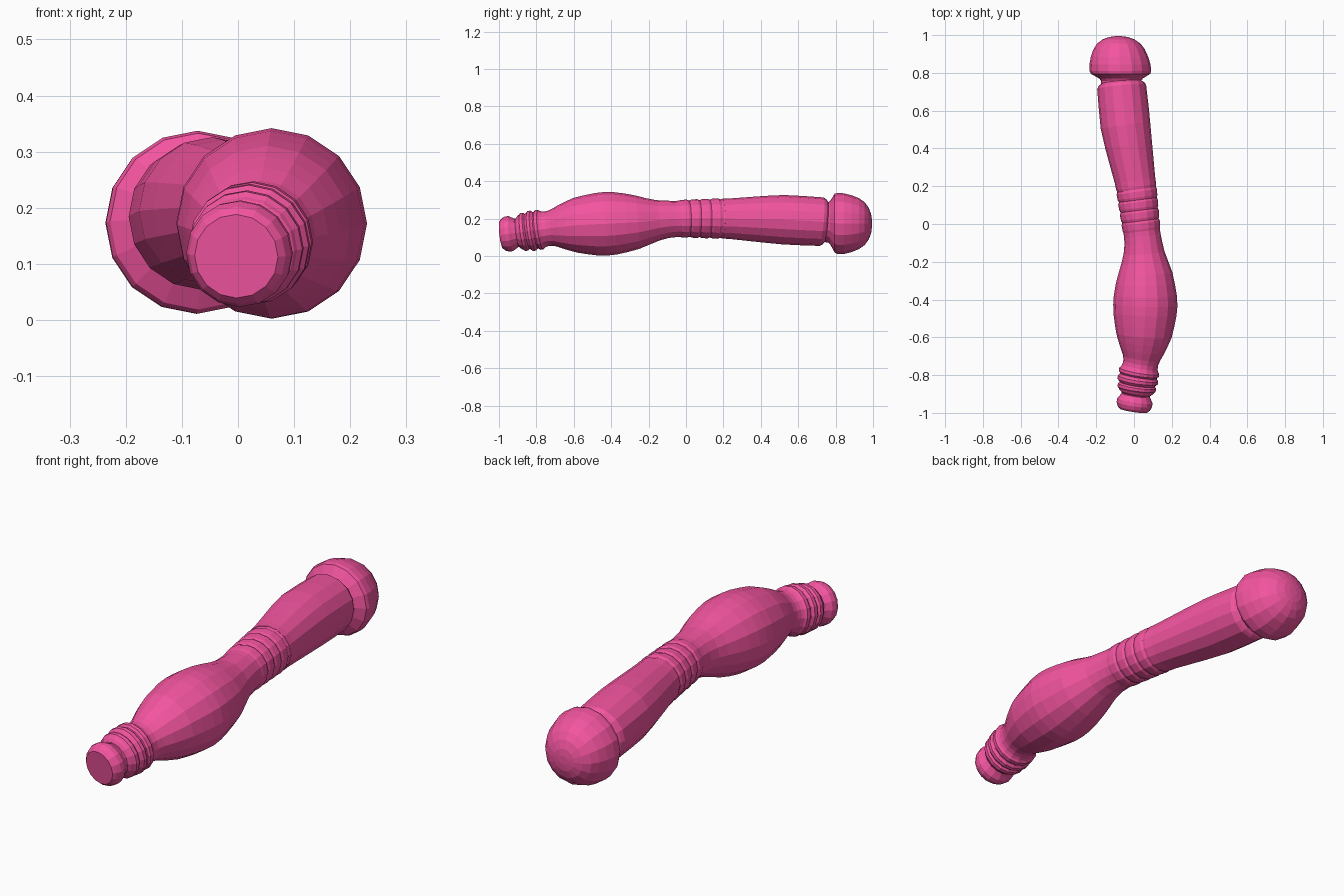
import bpy, bmesh, math
from mathutils import Vector

SIDES = 16

# Gently bent centre line: (y, x, z)
PATH = [(-1.0, -0.005, 0.112), (-0.9, 0.01, 0.124), (-0.8, 0.024, 0.138),
        (-0.7, 0.042, 0.152), (-0.58, 0.054, 0.165), (-0.43, 0.06, 0.172),
        (-0.25, 0.06, 0.181), (-0.1, 0.049, 0.196), (0.0, 0.036, 0.2),
        (0.2, 0.011, 0.2), (0.5, -0.043, 0.195), (0.72, -0.065, 0.184),
        (0.82, -0.073, 0.173), (1.0, -0.083, 0.173)]


def centre(y):
    for (y0, x0, z0), (y1, x1, z1) in zip(PATH, PATH[1:]):
        if y <= y1 or y1 == PATH[-1][0]:
            t = (y - y0) / (y1 - y0)
            return Vector((x0 + t * (x1 - x0), y, z0 + t * (z1 - z0)))


def lathe(name, profile, mat, bend=True):
    """Sweep rings of (y, radius) along the bent centre line."""
    bm = bmesh.new()
    rings = []
    for y, r in profile:
        c = centre(y)
        d = centre(min(y + 0.06, 1)) - centre(max(y - 0.06, -1))
        tan = d.normalized() if bend else Vector((0, 1, 0))
        u = Vector((1, 0, 0))
        u = (u - tan * u.dot(tan)).normalized()
        w = u.cross(tan)
        rings.append([bm.verts.new(c + r * (math.cos(a) * u + math.sin(a) * w))
                      for a in (math.tau * i / SIDES for i in range(SIDES))])
    for a, b in zip(rings, rings[1:]):
        for i in range(SIDES):
            j = (i + 1) % SIDES
            bm.faces.new((a[i], a[j], b[j], b[i]))
    bm.faces.new(rings[0])
    bm.faces.new(rings[-1])
    bmesh.ops.recalc_face_normals(bm, faces=bm.faces)
    me = bpy.data.meshes.new(name)
    bm.to_mesh(me)
    bm.free()
    me.materials.append(mat)
    ob = bpy.data.objects.new(name, me)
    bpy.context.collection.objects.link(ob)
    return ob


pink = bpy.data.materials.new("pink")
pink.diffuse_color = (0.9, 0.09, 0.35, 1)

# End knob with flat cap
lathe("end_knob", [(-0.987, 0.075), (-0.975, 0.087), (-0.955, 0.095),
                   (-0.935, 0.094), (-0.918, 0.083), (-0.905, 0.076),
                   (-0.89, 0.078)], pink)

# Beaded collar
collar = [(-0.9, 0.077), (-0.89, 0.09)]
for y, r in [(-0.865, 0.102), (-0.825, 0.108), (-0.785, 0.107)]:
    collar += [(y - 0.017, r - 0.008), (y - 0.008, r), (y + 0.008, r),
               (y + 0.017, r - 0.008)]
collar += [(-0.755, 0.094), (-0.73, 0.093)]
lathe("beaded_collar", collar, pink)

# Swollen grip
lathe("grip", [(-0.735, 0.093), (-0.71, 0.099), (-0.67, 0.117), (-0.63, 0.133),
               (-0.59, 0.147), (-0.54, 0.157), (-0.48, 0.167), (-0.43, 0.17),
               (-0.38, 0.167), (-0.32, 0.157), (-0.26, 0.143), (-0.2, 0.123),
               (-0.15, 0.108), (-0.1, 0.1), (-0.06, 0.097), (-0.03, 0.097)],
      pink)

# Ridged waist
waist = [(-0.04, 0.096)]
for i in range(4):
    y, r = -0.01 + 0.055 * i, 0.1 + 0.002 * i
    waist += [(y - 0.015, r), (y + 0.015, r + 0.002), (y + 0.027, r - 0.003)]
waist += [(0.2, 0.107)]
lathe("ridged_waist", waist, pink)

# Upper shaft
lathe("shaft", [(0.195, 0.107), (0.23, 0.108), (0.32, 0.116), (0.42, 0.125),
                (0.52, 0.132), (0.62, 0.132), (0.725, 0.13), (0.74, 0.122),
                (0.75, 0.107), (0.775, 0.107)], pink)

# Domed head
lathe("head", [(0.755, 0.105), (0.77, 0.115), (0.795, 0.157), (0.81, 0.163),
               (0.845, 0.162), (0.885, 0.152), (0.925, 0.136), (0.955, 0.115),
               (0.977, 0.085), (0.99, 0.05), (0.994, 0.02)], pink, bend=False)
